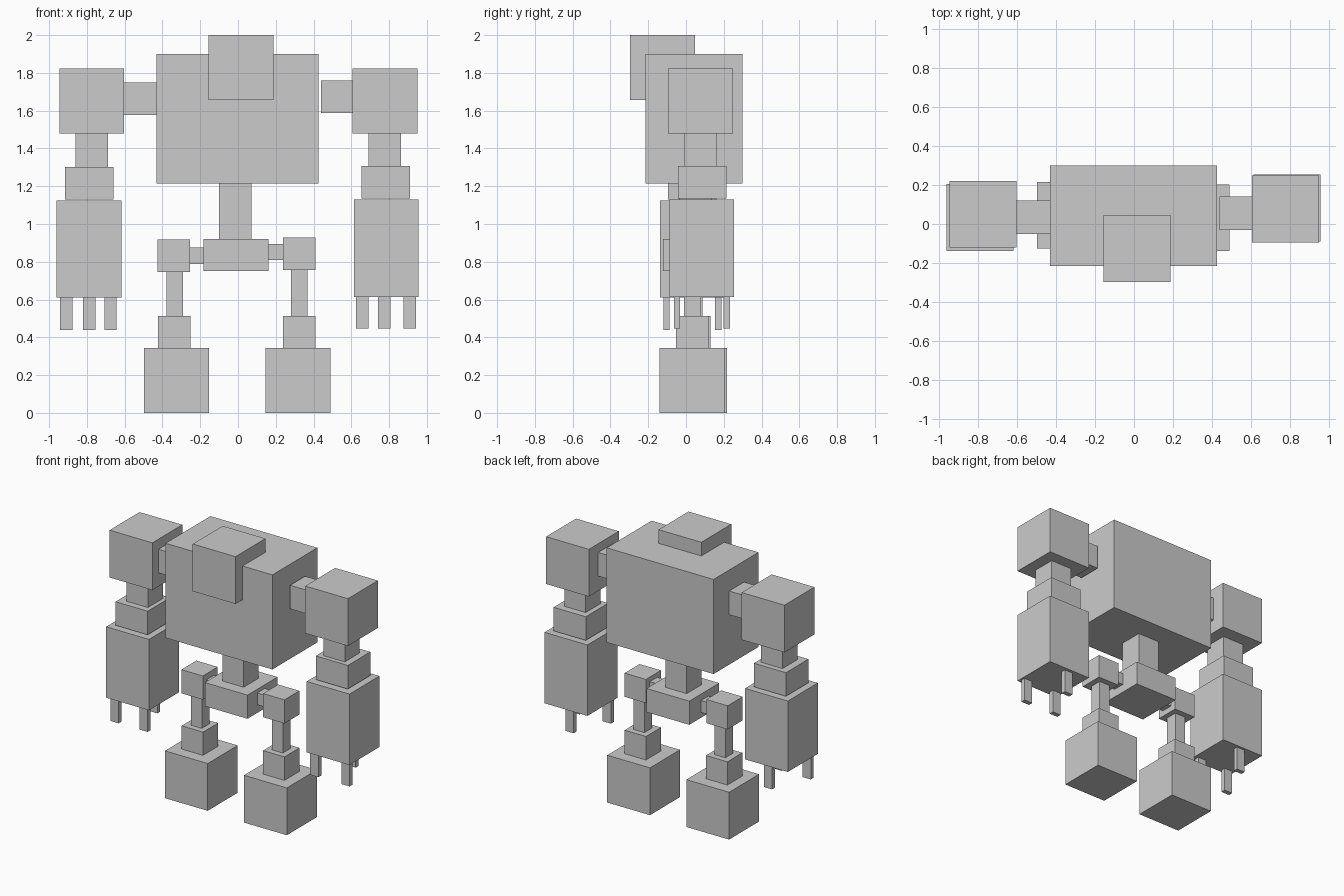
import bpy

U = 0.1716  # base block unit


def block(name, centre, size):
    """Axis-aligned box; size is given in block units."""
    bpy.ops.mesh.primitive_cube_add(size=1, location=centre)
    ob = bpy.context.object
    ob.name = name
    ob.scale = [s * U for s in size]
    bpy.ops.object.transform_apply(location=False, rotation=False, scale=True)
    return ob


# Torso, head, waist and pelvis
block("torso", (-0.002, 0.042, 1.558), (5, 3, 4))
block("head", (0.016, -0.125, 1.829), (2, 2, 2))
block("waist", (-0.015, 0.05, 1.068), (1, 1, 1.74))
block("pelvis", (-0.01, 0.05, 0.836), (2, 2, 1))

# Limb parts: name, size, left centre, right centre (the pose differs a little per side)
limbs = [
    # Arms
    ("shoulder_joint", (1, 1, 1), (-0.517, 0.035, 1.663), (0.525, 0.055, 1.673)),
    ("shoulder", (2, 2, 2), (-0.774, 0.05, 1.651), (0.778, 0.076, 1.651)),
    ("upper_arm", (1, 1, 1.04), (-0.775, 0.037, 1.391), (0.778, 0.076, 1.394)),
    ("elbow", (1.5, 1.5, 1), (-0.787, 0.033, 1.216), (0.783, 0.086, 1.222)),
    ("forearm", (2, 2, 3), (-0.789, 0.033, 0.867), (0.785, 0.083, 0.872)),
    # Legs
    ("hip_joint", (0.48, 0.5, 0.5), (-0.217, 0.045, 0.832), (0.200, 0.033, 0.852)),
    ("hip", (1, 1, 1), (-0.34, 0.045, 0.833), (0.324, 0.033, 0.842)),
    ("thigh", (0.5, 0.5, 1.42), (-0.335, 0.045, 0.630), (0.324, 0.033, 0.635)),
    ("ankle", (1, 1, 1), (-0.338, 0.045, 0.426), (0.324, 0.033, 0.428)),
    ("foot", (2, 2, 2), (-0.326, 0.045, 0.1716), (0.318, 0.032, 0.1716)),
]
for part, size, left, right in limbs:
    block("left_" + part, left, size)
    block("right_" + part, right, size)

# Fingers: two in front, the middle one at the back of each hand
hands = {
    "left": ((-0.908, -0.788, -0.675), -0.103, 0.170, 0.525),
    "right": ((0.658, 0.773, 0.908), -0.048, 0.215, 0.532),
}
for side, (xs, front, back, z) in hands.items():
    for i, x in enumerate(xs):
        block(f"{side}_finger_{i + 1}", (x, back if i == 1 else front, z), (0.385, 0.195, 1))
